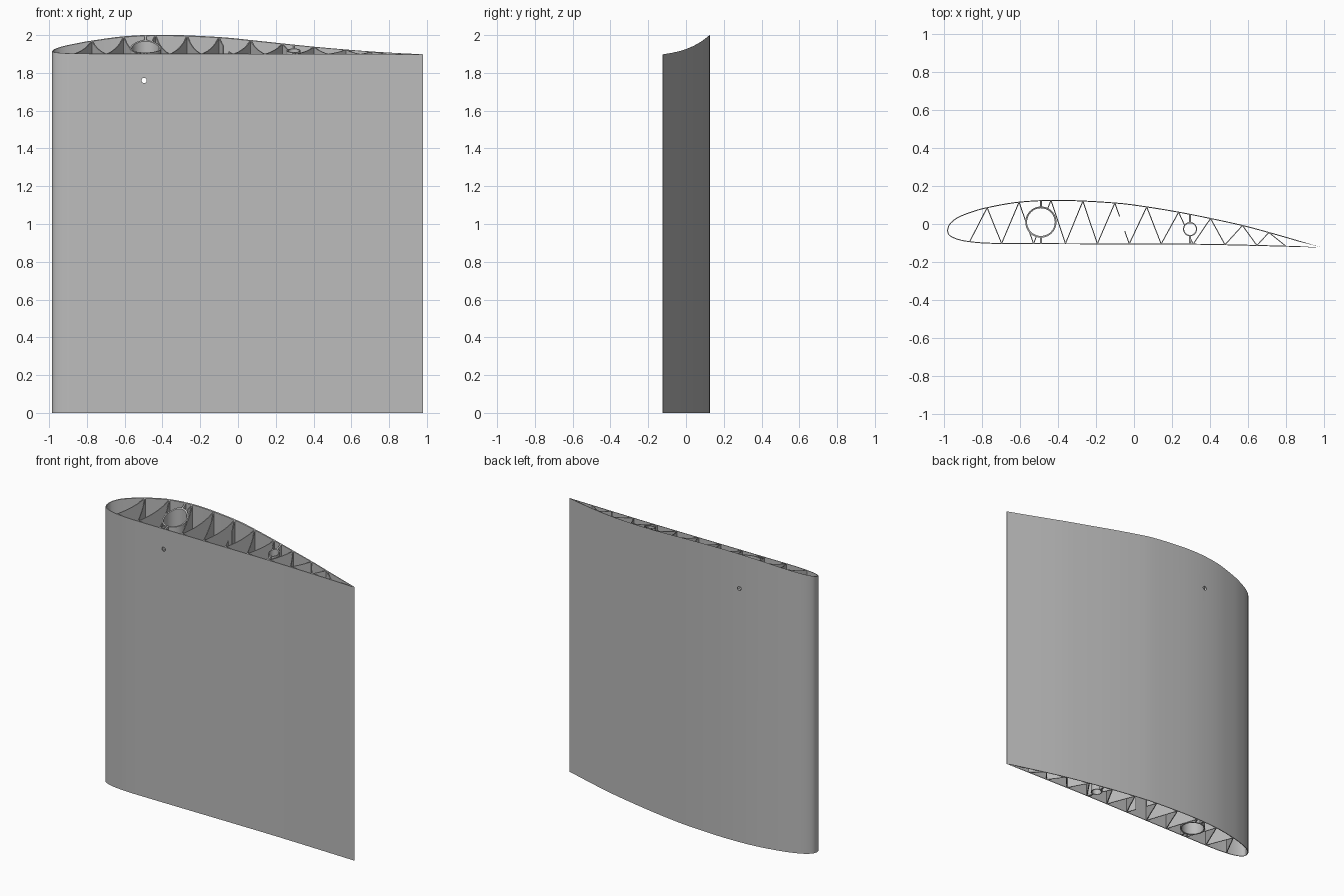
import bpy, bmesh, math
from mathutils import Vector

cube = bpy.data.objects.get("Cube")
if cube:
    bpy.data.objects.remove(cube)

grey = bpy.data.materials.new("plain grey")
grey.use_nodes = True
grey.diffuse_color = (0.5, 0.5, 0.5, 1)
grey.node_tree.nodes["Principled BSDF"].inputs["Base Color"].default_value = (0.5, 0.5, 0.5, 1)

SKIN = 0.005
TAIL = 0.98


def tip_height(y):
    """Curved tip cut: height rises towards the back."""
    u = (y + 0.125) / 0.25
    return 1.898 + 0.035 * u + 0.015 * u ** 2 + 0.052 * u ** 3


def smooth_path(pts, steps=5):
    """Catmull-Rom curve through the points."""
    p = [Vector(q) for q in pts]
    p = [2 * p[0] - p[1]] + p + [2 * p[-1] - p[-2]]
    out = []
    for a, b, c, d in zip(p, p[1:], p[2:], p[3:]):
        for i in range(steps):
            t = i / steps
            out.append(0.5 * (2 * b + (c - a) * t + (2 * a - 5 * b + 4 * c - d) * t ** 2
                              + (3 * b - a - 3 * c + d) * t ** 3))
    return out + [p[-2]]


def extrude_strip(name, outer, inner, closed):
    """Wall between two matching plan lines, from the floor to the tip cut."""
    bm = bmesh.new()
    rows = []
    for a, b in zip(outer, inner):
        rows.append([bm.verts.new((q[0], q[1], z)) for q, z in
                     ((a, 0), (a, tip_height(a[1])), (b, tip_height(b[1])), (b, 0))])
    n = len(rows)
    for i in range(n if closed else n - 1):
        r, s = rows[i], rows[(i + 1) % n]
        for k in range(4):
            m = (k + 1) % 4
            bm.faces.new((r[k], s[k], s[m], r[m]))
    if not closed:
        bm.faces.new(rows[0])
        bm.faces.new(rows[-1][::-1])
    bmesh.ops.recalc_face_normals(bm, faces=bm.faces)
    me = bpy.data.meshes.new(name)
    bm.to_mesh(me)
    bm.free()
    me.materials.append(grey)
    ob = bpy.data.objects.new(name, me)
    bpy.context.collection.objects.link(ob)
    return ob


def wall(name, a, b, thick=SKIN, steps=8):
    """Flat web between two plan points."""
    a, b = Vector(a), Vector(b)
    d = (b - a).normalized()
    side = Vector((-d.y, d.x)) * thick / 2
    line = [a.lerp(b, i / steps) for i in range(steps + 1)]
    return extrude_strip(name, [p + side for p in line], [p - side for p in line], False)


def tube(name, centre, radius, thick, sides=48):
    ring = [Vector((math.cos(math.tau * i / sides), math.sin(math.tau * i / sides)))
            for i in range(sides)]
    c = Vector(centre)
    return extrude_strip(name, [c + d * radius for d in ring],
                         [c + d * (radius - thick) for d in ring], True)


# Wing skin
upper = smooth_path([(-0.985, -0.035), (-0.972, 0.0), (-0.93, 0.035), (-0.86, 0.064),
                     (-0.77, 0.089), (-0.6, 0.118), (-0.38, 0.127), (-0.1, 0.113),
                     (0.07, 0.092), (0.25, 0.062), (0.42, 0.028), (0.59, -0.01),
                     (0.78, -0.062), (TAIL, -0.121)])
lower = smooth_path([(-0.985, -0.035), (-0.972, -0.062), (-0.925, -0.084), (-0.86, -0.096),
                     (-0.75, -0.104), (-0.5, -0.106), (0.2, -0.108), (0.5, -0.112),
                     (TAIL, -0.124)])
outline = upper + lower[:0:-1]
inset = []
for i, p in enumerate(outline):
    d = (outline[(i + 1) % len(outline)] - outline[i - 1]).normalized()
    amount = SKIN * min(1, (TAIL - p.x) / 0.12 + 0.02)
    inset.append(p + Vector((d.y, -d.x)) * amount)
skin = extrude_strip("wing_skin", outline, inset, True)


def edge_y(path, x):
    for a, b in zip(path, path[1:]):
        if a.x <= x <= b.x:
            return a.y + (b.y - a.y) * (x - a.x) / max(b.x - a.x, 1e-6)
    return path[-1].y


def top_point(x):
    return Vector((x, edge_y(upper, x) - SKIN / 2))


def bottom_point(x):
    return Vector((x, edge_y(lower, x) + SKIN / 2))


# Spar tubes
spars = {"main_spar": ((-0.49, 0.01), 0.082, 0.009),
         "rear_spar": ((0.295, -0.027), 0.037, 0.006)}
drilled = [skin]
for name, (c, r, t) in spars.items():
    ob = tube(name + "_tube", c, r, t)
    # short webs joining the tube to the skin
    hi = wall(name + "_upper_web", (c[0], c[1] + r - 0.003), top_point(c[0]), 0.01)
    lo = wall(name + "_lower_web", (c[0], c[1] - r + 0.003), bottom_point(c[0]), 0.01)
    if name == "main_spar":
        drilled += [ob, hi, lo]

# Zigzag webs, interrupted where they meet the tubes
tops = [-0.773 + 0.168 * k for k in range(9)] + [0.71]
bottoms = [-0.865 + 0.168 * k for k in range(10)] + [0.8]
nodes = []
for k, x in enumerate(bottoms):
    nodes.append(bottom_point(x))
    if k < len(tops):
        nodes.append(top_point(tops[k]))

BROKEN = 9   # this web is open in the middle
for k, (a, b) in enumerate(zip(nodes, nodes[1:])):
    def is_free(t):
        p = a.lerp(b, t)
        clear = all((p - Vector(c)).length > r - 0.004 for c, r, _ in spars.values())
        return clear and not (k == BROKEN and 0.33 < t < 0.69)
    samples, start = 100, None
    for i in range(samples + 2):
        free = i <= samples and is_free(i / samples)
        if free and start is None:
            start = i
        elif not free and start is not None:
            if i - 1 > start:
                wall(f"zigzag_web_{k + 1}", a.lerp(b, start / samples),
                     a.lerp(b, (i - 1) / samples))
            start = None

# Cross hole drilled through skin and main spar
bpy.ops.mesh.primitive_cylinder_add(vertices=24, radius=0.014, depth=0.6,
                                    location=(-0.497, 0, 1.76), rotation=(math.pi / 2, 0, 0))
drill = bpy.context.object
drill.name = "hole_cutter"
drill.hide_render = True
drill.data.materials.append(grey)
for ob in drilled:
    bpy.context.view_layer.objects.active = ob
    mod = ob.modifiers.new("cross_hole", "BOOLEAN")
    mod.operation, mod.solver, mod.object = "DIFFERENCE", "EXACT", drill
    bpy.ops.object.modifier_apply(modifier=mod.name)
bpy.data.objects.remove(drill)

# Smooth the curved parts, keeping rims sharp
for ob in bpy.context.scene.objects:
    ob.select_set(ob.type == "MESH" and ("tube" in ob.name or ob == skin))
bpy.context.view_layer.objects.active = skin
bpy.ops.object.shade_smooth_by_angle(angle=math.radians(30))
